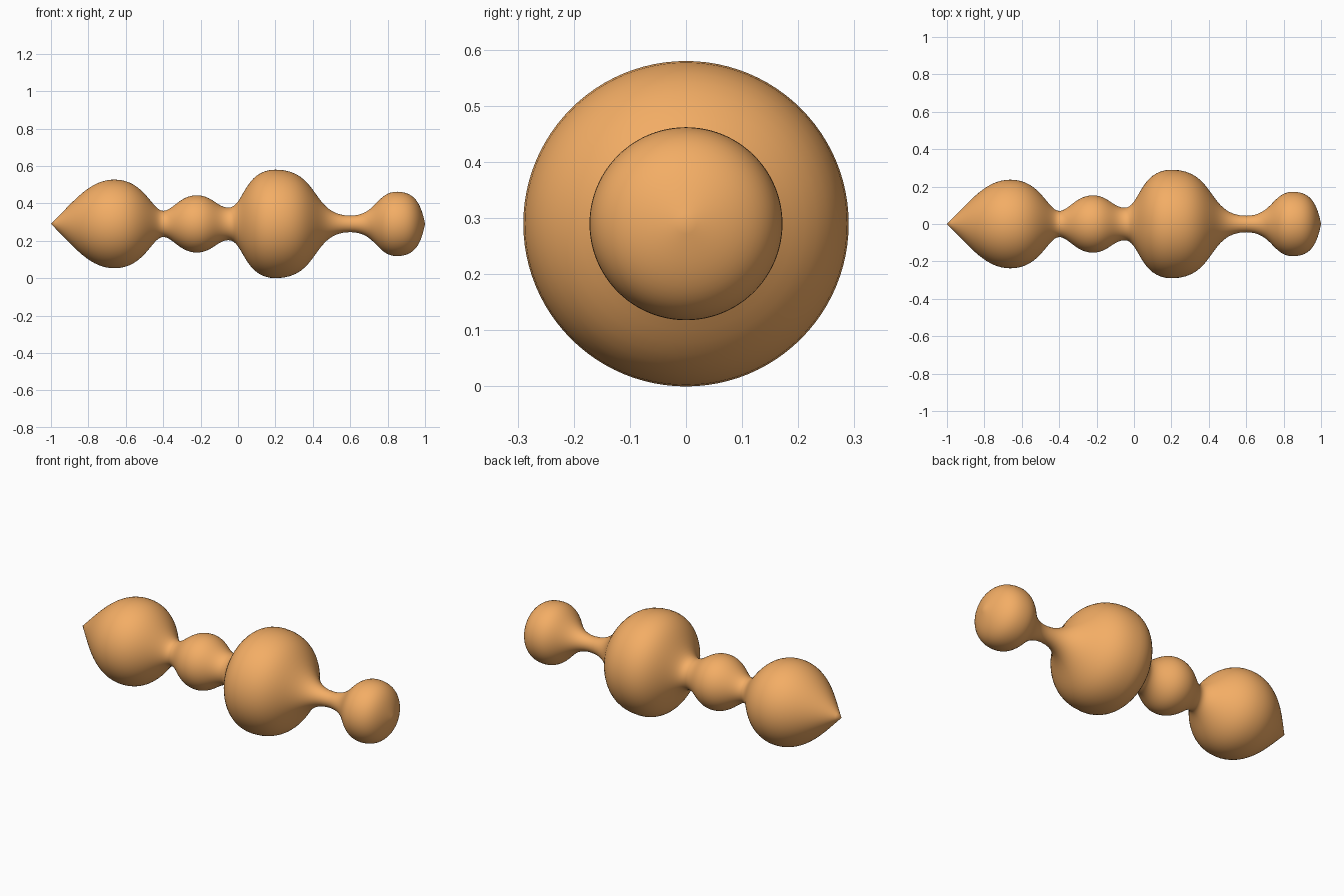
import bpy, bmesh, math
from mathutils import Vector
from mathutils.geometry import interpolate_bezier

if "Cube" in bpy.data.objects:
    bpy.data.objects.remove(bpy.data.objects["Cube"])

AXIS_Z = 0.29
SIDES = 96
STEPS = 16

# Turned profile: (x, radius), incoming handle, outgoing handle
knots = [
    ((-1.0, 0.0), None, (-0.87, 0.13)),
    ((-0.66, 0.237), (-0.79, 0.237), (-0.50, 0.237)),
    ((-0.40, 0.07), (-0.46, 0.07), (-0.35, 0.07)),
    ((-0.22, 0.153), (-0.31, 0.153), (-0.14, 0.153)),
    ((-0.05, 0.087), (-0.11, 0.087), (0.03, 0.087)),
    ((0.20, 0.29), (0.03, 0.29), (0.44, 0.29)),
    ((0.60, 0.044), (0.39, 0.044), (0.74, 0.044)),
    ((0.85, 0.172), (0.74, 0.172), (0.95, 0.172)),
    ((1.0, 0.0), (0.98, 0.10), None),
]

profile = []
for (a, _, ha), (b, hb, _) in zip(knots, knots[1:]):
    pts = interpolate_bezier(Vector(a), Vector(ha), Vector(hb), Vector(b), STEPS + 1)
    profile += [(p[0], p[1]) for p in pts[:-1]]
profile.append(knots[-1][0])

# Revolve the profile around the horizontal axis
bm = bmesh.new()
tip = bm.verts.new((-1, 0, AXIS_Z))
end = bm.verts.new((1, 0, AXIS_Z))
rings = []
for x, r in profile[1:-1]:
    rings.append([bm.verts.new((x, r * math.cos(a), AXIS_Z + r * math.sin(a)))
                  for a in (2 * math.pi * i / SIDES for i in range(SIDES))])
for i in range(SIDES):
    j = (i + 1) % SIDES
    bm.faces.new((tip, rings[0][i], rings[0][j]))
    bm.faces.new((end, rings[-1][j], rings[-1][i]))
    for r0, r1 in zip(rings, rings[1:]):
        bm.faces.new((r0[i], r1[i], r1[j], r0[j]))
bmesh.ops.recalc_face_normals(bm, faces=bm.faces)
for f in bm.faces:
    f.smooth = True

mesh = bpy.data.meshes.new("turned_spindle")
bm.to_mesh(mesh)
bm.free()
obj = bpy.data.objects.new("turned_spindle", mesh)
bpy.context.collection.objects.link(obj)

# Warm wood colour
mat = bpy.data.materials.new("orange_wood")
mat.diffuse_color = (0.9, 0.42, 0.13, 1)
mat.use_nodes = True
mat.node_tree.nodes["Principled BSDF"].inputs["Base Color"].default_value = mat.diffuse_color
mesh.materials.append(mat)
